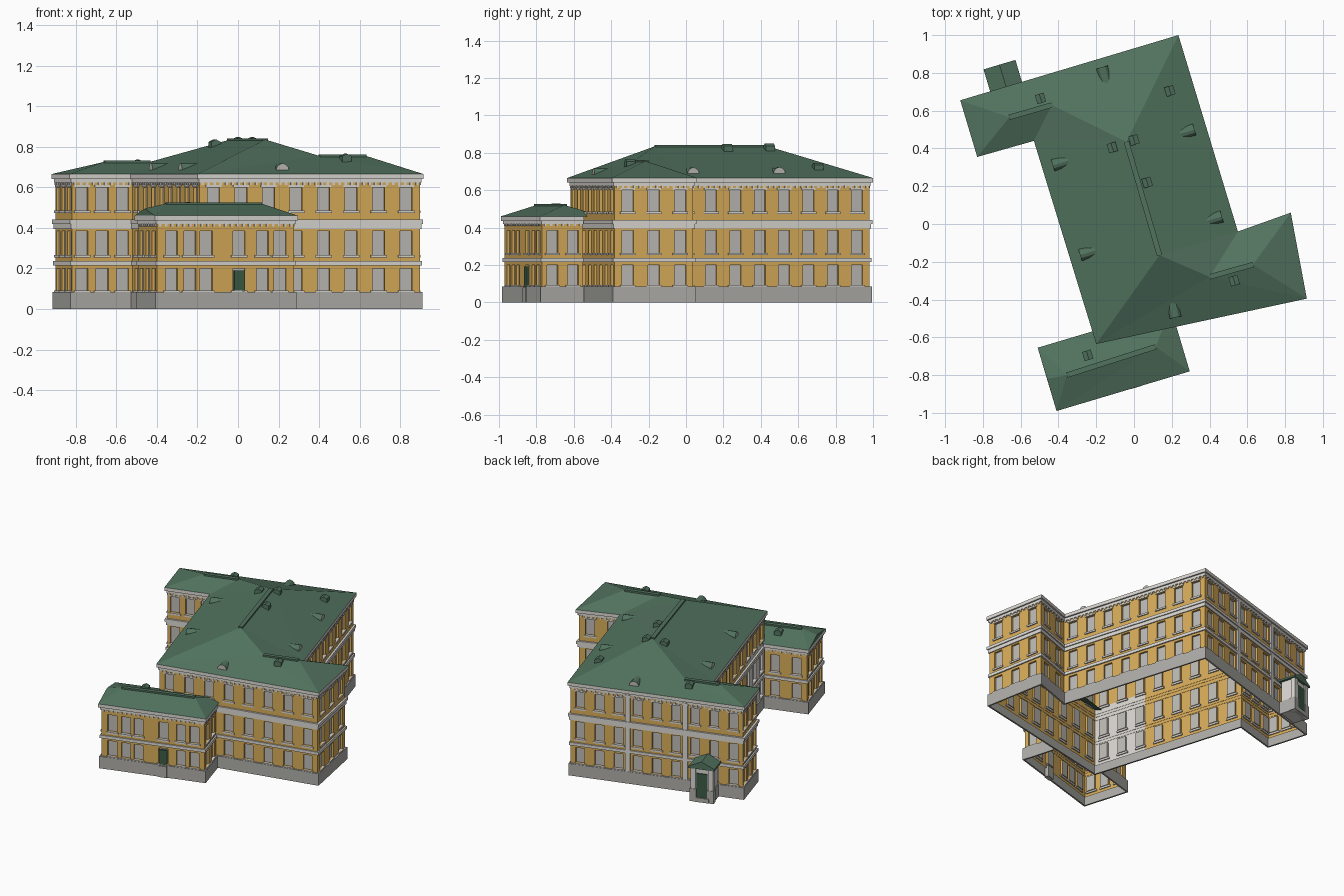
import bpy, bmesh, math
from mathutils import Vector, Matrix
from mathutils.bvhtree import BVHTree

default_cube = bpy.data.objects.get("Cube")
if default_cube:
    bpy.data.objects.remove(default_cube, do_unlink=True)

# Flat colours
colours = {
    "yellow_plaster": (.68, .41, .10),
    "white_trim": (.70, .68, .64),
    "grey_plinth": (.42, .415, .39),
    "window_grey": (.50, .49, .46),
    "roof_green": (.084, .171, .114),
    "door_green": (.045, .105, .06),
}
names = list(colours)
materials = []
for name, rgb in colours.items():
    mat = bpy.data.materials.new(name)
    mat.use_nodes = True
    mat.diffuse_color = (*rgb, 1)
    shader = mat.node_tree.nodes["Principled BSDF"]
    shader.inputs["Base Color"].default_value = (*rgb, 1)
    shader.inputs["Roughness"].default_value = .9
    materials.append(mat)
YELLOW, WHITE, GREY, GLASS, GREEN, DOOR = range(len(names))


class Part:
    """Collects faces and boxes into one object."""
    def __init__(self, name):
        self.name, self.bm = name, bmesh.new()

    def face(self, points, mat):
        f = self.bm.faces.new([self.bm.verts.new(p) for p in points])
        f.material_index = mat

    def box(self, centre, size, angle, mat):
        m = Matrix.Translation(centre) @ Matrix.Rotation(angle, 4, 'Z') @ Matrix.Diagonal((*size, 1))
        for v in bmesh.ops.create_cube(self.bm, size=1, matrix=m)["verts"]:
            for f in v.link_faces:
                f.material_index = mat

    def prism(self, profile, depth, place, mat, front_mat):
        # Profile lies in local x/z, front at y=0, running back along +y
        front = [place @ Vector((x, 0, z)) for x, z in profile]
        back = [place @ Vector((x, depth, z)) for x, z in profile]
        self.face(front, front_mat)
        self.face(back[::-1], mat)
        for i in range(len(front)):
            self.face([front[i - 1], back[i - 1], back[i], front[i]], mat)

    def finish(self):
        mesh = bpy.data.meshes.new(self.name)
        bmesh.ops.remove_doubles(self.bm, verts=self.bm.verts, dist=.00005)
        self.bm.to_mesh(mesh)
        self.bm.free()
        for m in materials:
            mesh.materials.append(m)
        bpy.context.collection.objects.link(bpy.data.objects.new(self.name, mesh))


def at(p, z):
    return Vector((p[0], p[1], z))


def edges(poly, closed):
    n = len(poly)
    return [(i, (i + 1) % n) for i in range(n if closed else n - 1)]


def outward(p, q):
    d = (q - p).normalized()
    return Vector((d.y, -d.x))


def inset(poly, dist, closed):
    # Mitred inward offset of a counter-clockwise outline
    normals = {i: outward(poly[i], poly[j]) for i, j in edges(poly, closed)}
    result = []
    for i, p in enumerate(poly):
        after = normals.get(i, normals.get(i - 1))
        before = normals.get((i - 1) % len(poly), after)
        result.append(p - (after + before) * dist / (1 + after.dot(before)))
    return result


def ring(part, poly, closed, out, back, z0, z1, mat):
    outer, inner = inset(poly, out, closed), inset(poly, back, closed)
    for i, j in edges(poly, closed):
        a, b, c, d = outer[i], outer[j], inner[j], inner[i]
        part.face([at(a, z0), at(b, z0), at(b, z1), at(a, z1)], mat)
        part.face([at(a, z1), at(b, z1), at(c, z1), at(d, z1)], mat)
        part.face([at(d, z0), at(c, z0), at(b, z0), at(a, z0)], mat)


WALL, WIDE, DEEP = .016, .062, .014
FLOORS = [(.092, .2), (.265, .385), (.485, .6)]


def wall(part, trim, p, q, spots, floors, top, white_from=2):
    """Wall with recessed windows; spots are fractions along it."""
    length, normal = (q - p).length, outward(p, q)
    angle = math.atan2(q.y - p.y, q.x - p.x)
    half = WIDE / length / 2
    us = [0] + [u + s * half for u in spots for s in (-1, 1)] + [1]
    zs = [.06] + [z for pair in floors for z in pair] + [top]
    for c in range(len(us) - 1):
        a, b = p.lerp(q, us[c]), p.lerp(q, us[c + 1])
        for r in range(len(zs) - 1):
            z0, z1 = zs[r], zs[r + 1]
            painted = (us[c] + us[c + 1]) / 2 > white_from and z1 < .5
            mat = WHITE if painted else YELLOW
            corners = [at(a, z0), at(b, z0), at(b, z1), at(a, z1)]
            if not (c % 2 and r % 2):
                part.face(corners, mat)
                continue
            deep = [v - at(normal, 0) * DEEP for v in corners]
            part.face(deep, GLASS)
            for k in range(4):
                part.face([corners[k - 1], corners[k], deep[k], deep[k - 1]], mat)
            # Sill, and a lintel on the top floor
            mid = (a + b) / 2
            trim.box(at(mid, z0 - .006), (WIDE + .02, .016, .012), angle, WHITE)
            if r == 5:
                trim.box(at(mid, z1 + .006), (WIDE + .016, .01, .01), angle, WHITE)


def block(name, outline, closed, window_spots, floors, eave, white_edge=None):
    """Plinth, walls, string courses and cornice round one outline."""
    walls, trim, plinth = Part(name + "_walls"), Part(name + "_trim"), Part(name + "_plinth")
    line = inset(outline, WALL, closed)
    for (i, j), spots in zip(edges(line, closed), window_spots):
        start = .66 if i == white_edge else 2
        wall(walls, trim, line[i], line[j], spots, floors, eave - .02, start)
        # Dentils under the cornice
        p, q = line[i], line[j]
        count = int((q - p).length / .03)
        angle = math.atan2(q.y - p.y, q.x - p.x)
        for k in range(count):
            trim.box(at(p.lerp(q, (k + .5) / count), eave - .047), (.012, .014, .012), angle, WHITE)
    ring(plinth, outline, closed, .005, WALL, 0, .085, GREY)
    courses = [(.007, .215, .236), (.01, eave - .042, eave - .024), (0, eave - .024, eave)]
    if eave > .5:
        courses += [(.009, .395, .42), (.002, .42, .44)]
    for out, z0, z1 in courses:
        ring(trim, outline, closed, out, WALL + .002, z0, z1, WHITE)
    for part in (walls, trim, plinth):
        part.finish()
    return line


def even(n):
    return [(i + .5) / n for i in range(n)]


# Main building outline, counter-clockwise from the back right corner
A, H, G, F, E, D, C, B = main = [Vector(p) for p in (
    (-.92, .655), (-.83, .355), (-.53, .44), (-.2, -.635),
    (.915, -.395), (.83, .06), (.55, -.04), (.235, 1))]
main_line = block("main", main, True, [even(n) for n in (3, 3, 8, 8, 3, 2, 8, 9)],
                  FLOORS, .665, white_edge=2)

# Front annex, open where it meets the main building
annex = [Vector(p) for p in ((-.51, -.655), (-.41, -.99), (.295, -.78), (.195, -.445))]
annex_open = [Vector((-.215, -.567))] + annex[:3] + [Vector((.225, -.545))]
annex_line = block("annex", annex_open, False,
                   [even(2), even(3), [.106, .24, .36, .6, .77, .9], even(2)],
                   FLOORS[:2], .46)

# Roofs
main_roof, annex_roof = Part("main_roof"), Part("annex_roof")
a, h, g, f, e, d, c, b = [at(p, .665) for p in main]
north, south = Vector((-.04, .435, .835)), Vector((.135, -.165, .835))
west_tip, west_in = Vector((-.66, .565, .725)), Vector((-.435, .63, .725))
east_in, east_tip = Vector((.4, -.28, .755)), Vector((.63, -.215, .755))
for points in ((a, h, west_tip), (h, g, west_in, west_tip), (g, f, south, north, west_in),
               (f, e, east_tip, east_in, south), (e, d, east_tip), (d, c, east_in, east_tip),
               (c, b, north, south, east_in), (b, a, west_tip, west_in, north)):
    main_roof.face(points, GREEN)
k, l, m, n = [at(p, .46) for p in annex]
gable, ridge_a, ridge_b = Vector((-.46, -.82, .495)), Vector((-.355, -.8, .52)), Vector((.115, -.65, .52))
for points in ((l, m, ridge_b, ridge_a), (l, ridge_a, gable), (gable, ridge_a, k), (k, l, gable),
               (m, n, ridge_b), (n, k, ridge_a, ridge_b)):
    annex_roof.face(points, GREEN)
for part in (main_roof, annex_roof):
    bmesh.ops.triangulate(part.bm, faces=part.bm.faces[:])
trees = [BVHTree.FromBMesh(p.bm) for p in (main_roof, annex_roof)]


def roof_height(x, y):
    hits = [t.ray_cast(Vector((x, y, 3)), Vector((0, 0, -1)))[0] for t in trees]
    return max(hit.z for hit in hits if hit)


main_roof.finish()
annex_roof.finish()

# Ridge caps
caps = Part("ridge_caps")
for p, q in ((north, south), (west_tip, west_in), (east_in, east_tip), (ridge_a, ridge_b)):
    run = q - p
    caps.box((p + q) / 2, (run.length, .028, .012), math.atan2(run.y, run.x), GREEN)
caps.finish()

# Rounded dormers: position and the wall they face
dormers = Part("round_dormers")
arch = [(.033 * math.cos(t * math.pi / 6), .036 * math.sin(t * math.pi / 6)) for t in range(7)]
for x, y, p, q in ((-.17, .83, B, A), (.32, .5, C, B), (.465, .04, C, B),
                   (-.43, .31, G, F), (-.285, -.165, G, F), (.22, -.495, F, E)):
    angle = math.atan2(q.y - p.y, q.x - p.x)
    place = Matrix.Translation((x, y, roof_height(x, y) - .003)) @ Matrix.Rotation(angle, 4, 'Z')
    dormers.prism(arch, .09, place, GREEN, GLASS)
dormers.finish()

# Small gabled roof vents
TILT = math.radians(17)
vents = Part("roof_vents")
house = [(.024, -.03), (.024, .018), (0, .03), (-.024, .018), (-.024, -.03)]
for x, y in ((-.495, .665), (.19, .705), (-.115, .405), (0, .445), (.07, .22), (.53, -.3), (-.245, -.695)):
    place = Matrix.Translation((x, y, roof_height(x, y))) @ Matrix.Rotation(TILT, 4, 'Z')
    vents.prism(house, .05, place @ Matrix.Translation((0, -.025, 0)), GREEN, GREEN)
vents.finish()

# Pilasters on the back wall
pilasters = Part("back_pilasters")
p, q = main_line[7], main_line[0]
back_angle = math.atan2(q.y - p.y, q.x - p.x)
for u in (1 / 3, 2 / 3):
    pilasters.box(at(p.lerp(q, u), .35), (.034, .02, .56), back_angle, WHITE)
pilasters.finish()

# Annex door with its step
door = Part("annex_door")
p, q = annex_line[2], annex_line[3]
angle, spot = math.atan2(q.y - p.y, q.x - p.x), p.lerp(q, .6)
door.box(at(spot, .133), (.054, .016, .115), angle, DOOR)
door.box(at(spot, .04), (.056, .034, .08), angle, GREY)
door.finish()

# Back porch: local x along the wall, -y outward
porch = Part("back_porch")
place = Matrix.Translation((-.695, .786, 0)) @ Matrix.Rotation(back_angle, 4, 'Z')
porch.box(place @ Vector((0, .005, .12)), (.14, .1, .24), back_angle, WHITE)
porch.box(place @ Vector((0, -.048, .115)), (.075, .008, .17), back_angle, DOOR)
for side in (-1, 1):
    porch.box(place @ Vector((side * .06, -.04, .12)), (.035, .03, .24), back_angle, WHITE)
    porch.box(place @ Vector((side * .06, -.036, .045)), (.044, .044, .09), back_angle, GREY)
    porch.box(place @ Vector((side * .07, .02, .045)), (.012, .09, .09), back_angle, GREY)
porch.box(place @ Vector((0, -.045, .015)), (.1, .03, .03), back_angle, GREY)
pediment = [(.088, .235), (.088, .248), (0, .29), (-.088, .248), (-.088, .235)]
porch.prism(pediment, .135, place @ Matrix.Translation((0, -.06, 0)), GREEN, GREEN)
porch.finish()
